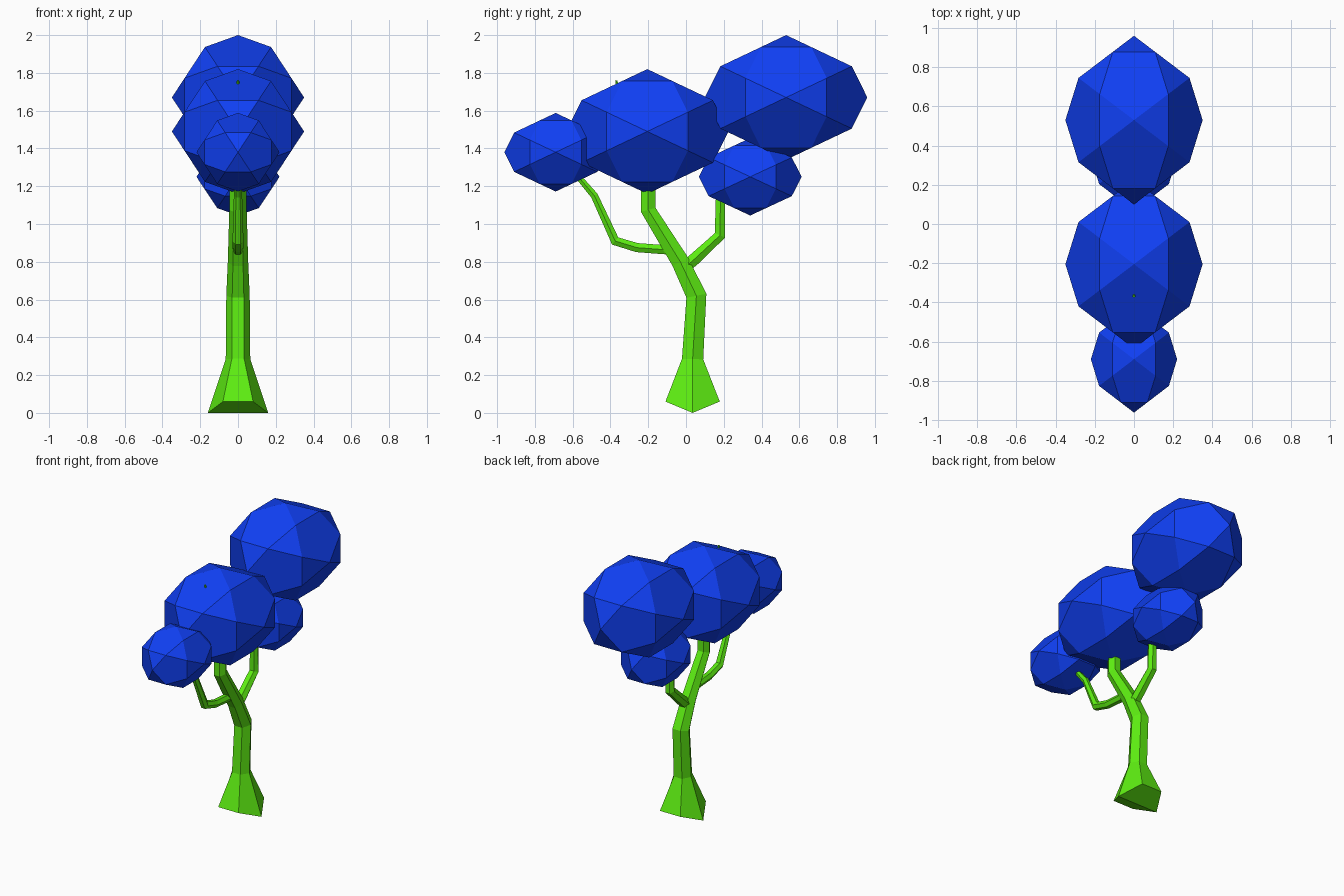
import bpy, bmesh, math
from mathutils import Vector

if "Cube" in bpy.data.objects:
    bpy.data.objects.remove(bpy.data.objects["Cube"])


def material(name, color):
    m = bpy.data.materials.new(name)
    m.diffuse_color = color
    m.use_nodes = True
    m.node_tree.nodes["Principled BSDF"].inputs["Base Color"].default_value = m.diffuse_color
    return m


GREEN = material("bark_green", (0.11, 0.85, 0.006, 1))
BLUE = material("leaf_blue", (0.005, 0.05, 0.9, 1))


def finish(bm, name, mat):
    bmesh.ops.recalc_face_normals(bm, faces=bm.faces)
    mesh = bpy.data.meshes.new(name)
    bm.to_mesh(mesh)
    bm.free()
    mesh.materials.append(mat)
    ob = bpy.data.objects.new(name, mesh)
    bpy.context.collection.objects.link(ob)
    return ob


# leaf clump: 30-point faceted ball made of triangles and pentagons
def clump(name, y, z, rx, ry, rz):
    pts = []
    for s in (1, -1):
        pts += [(s, 0, 0), (0, s, 0), (0, 0, s)]
        for t in (1, -1):
            for u in (1, -1):
                a, b, c = 0.309 * s, 0.809 * t, 0.5 * u
                pts += [(a, b, c), (b, c, a), (c, a, b)]
    bm = bmesh.new()
    for p in pts:
        bm.verts.new((p[0] * rx, y + p[1] * ry, z + p[2] * rz))
    bmesh.ops.convex_hull(bm, input=bm.verts[:])
    bmesh.ops.dissolve_limit(bm, angle_limit=math.radians(2),
                             verts=bm.verts[:], edges=bm.edges[:])
    return finish(bm, name, BLUE)


# limb: six-sided tube swept along a path of (y, z, radius) in the yz plane
def limb(name, path, flare=False):
    bm = bmesh.new()
    rings = []
    for i, (y, z, r) in enumerate(path):
        lo, hi = path[max(i - 1, 0)], path[min(i + 1, len(path) - 1)]
        d_in = Vector((y - lo[0], z - lo[1]))
        d_out = Vector((hi[0] - y, hi[1] - z))
        t = Vector((0, 0))
        for d in (d_in, d_out):
            if d.length > 0:
                t += d.normalized()
        t.normalize()
        ring = []
        for k in range(6):
            a = k * math.pi / 3
            side, off = r * math.cos(a), r * math.sin(a)
            ring.append(bm.verts.new((side, y + off * t.y, z - off * t.x)))
        rings.append(ring)
    if flare:
        # root flare: front and back corners lifted, side corners on the ground
        for k, v in enumerate(rings[0]):
            a = k * math.pi / 3
            v.co = (0.16 * math.cos(a), 0.035 + 0.166 * math.sin(a),
                    0 if k % 3 == 0 else 0.06)
    for a, b in zip(rings, rings[1:]):
        for k in range(6):
            j = (k + 1) % 6
            bm.faces.new((a[k], a[j], b[j], b[k]))
    if flare:
        bottom = rings[0]
        bm.faces.new((bottom[0], bottom[1], bottom[2], bottom[3]))
        bm.faces.new((bottom[3], bottom[4], bottom[5], bottom[0]))
    else:
        bm.faces.new(rings[0])
    bm.faces.new(rings[-1])
    return finish(bm, name, GREEN)


limb("trunk", [(0.035, 0, 0.16), (0.035, 0.285, 0.065), (0.055, 0.62, 0.062),
               (-0.03, 0.8, 0.054), (-0.2, 1.075, 0.046), (-0.2, 1.25, 0.043),
               (-0.3, 1.5, 0.03), (-0.37, 1.76, 0.006)], flare=True)
limb("back_branch", [(-0.03, 0.75, 0.035), (0.04, 0.81, 0.037),
                     (0.18, 0.94, 0.034), (0.182, 1.12, 0.03), (0.26, 1.25, 0.02)])
limb("front_branch", [(-0.06, 0.86, 0.028), (-0.26, 0.875, 0.028),
                      (-0.375, 0.91, 0.029), (-0.485, 1.15, 0.022),
                      (-0.57, 1.25, 0.018), (-0.66, 1.36, 0.01)])

clump("leaves_top", 0.53, 1.67, 0.35, 0.43, 0.33)
clump("leaves_middle", -0.205, 1.49, 0.35, 0.43, 0.33)
clump("leaves_front", -0.69, 1.38, 0.22, 0.272, 0.208)
clump("leaves_back_low", 0.34, 1.25, 0.22, 0.272, 0.205)
